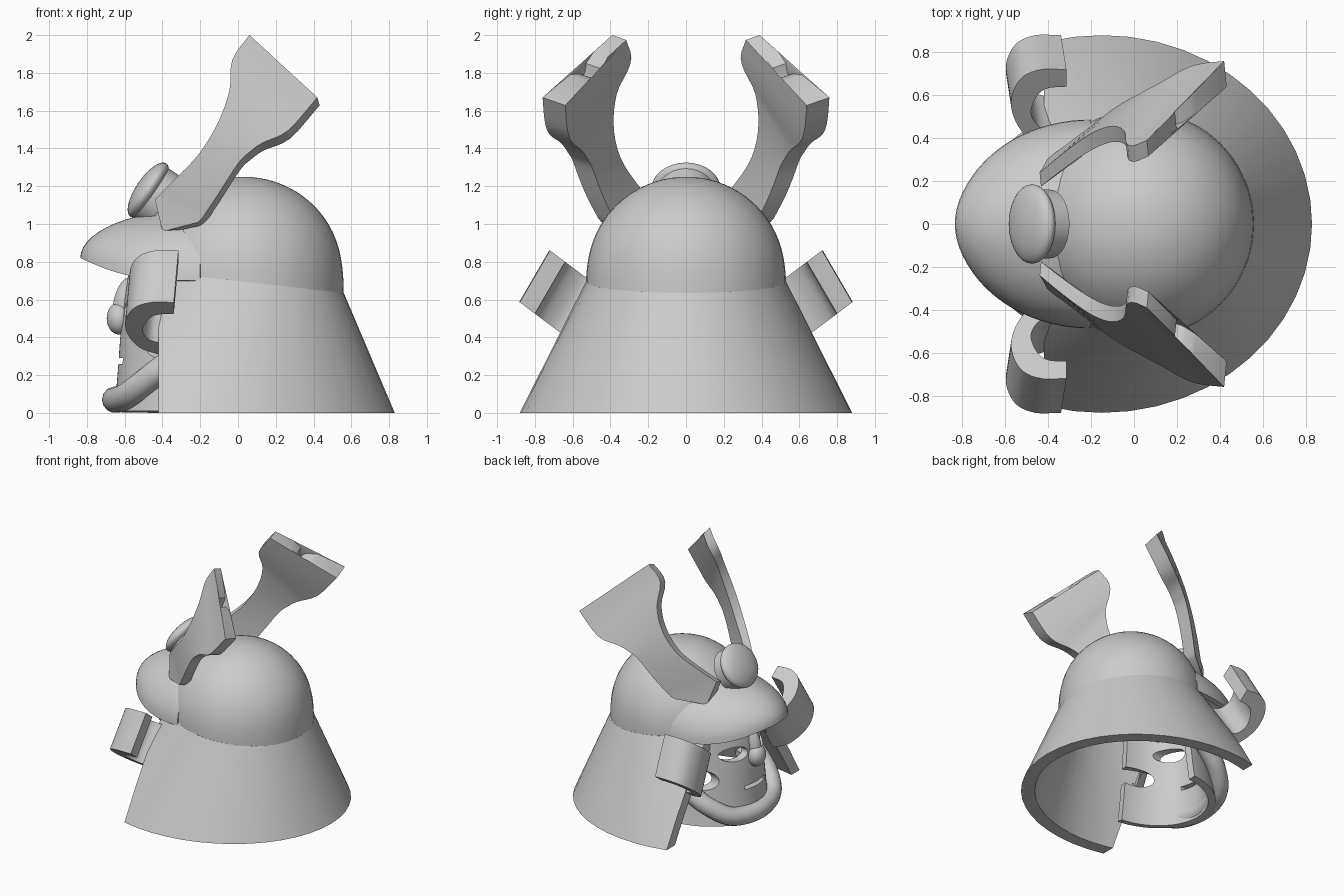
import bpy, bmesh, math
from math import sin, cos, pi
from mathutils import Vector, Matrix

cube = bpy.data.objects.get("Cube")
if cube:
    bpy.data.objects.remove(cube, do_unlink=True)

GREY = (0.6, 0.6, 0.6, 1)
mat = bpy.data.materials.new("plain grey")
mat.use_nodes = True
mat.diffuse_color = GREY
for node in mat.node_tree.nodes:
    if node.type == 'BSDF_PRINCIPLED':
        node.inputs["Base Color"].default_value = GREY


def finish(name, bm, thickness=0, angle=35, cutters=()):
    """Turn a bmesh into a shaded object, optionally thickened inward and cut."""
    bmesh.ops.remove_doubles(bm, verts=bm.verts, dist=0.0005)
    bmesh.ops.recalc_face_normals(bm, faces=bm.faces)
    mesh = bpy.data.meshes.new(name)
    bm.to_mesh(mesh)
    bm.free()
    ob = bpy.data.objects.new(name, mesh)
    bpy.context.collection.objects.link(ob)
    mesh.materials.append(mat)
    bpy.ops.object.select_all(action='DESELECT')
    ob.select_set(True)
    bpy.context.view_layer.objects.active = ob
    if thickness:
        solid = ob.modifiers.new("thickness", 'SOLIDIFY')
        solid.thickness = thickness
        solid.offset = -1
        bpy.ops.object.modifier_apply(modifier=solid.name)
    for cutter in cutters:
        cut = ob.modifiers.new("opening", 'BOOLEAN')
        cut.operation = 'DIFFERENCE'
        cut.object = cutter
        cut.solver = 'EXACT'
        bpy.ops.object.modifier_apply(modifier=cut.name)
    bpy.ops.object.shade_smooth_by_angle(angle=math.radians(angle))
    return ob


def grid(fn, nu, nv):
    """Surface patch from fn(u, v), with u and v from 0 to 1."""
    bm = bmesh.new()
    rows = [[bm.verts.new(fn(i / nu, j / nv)) for i in range(nu + 1)] for j in range(nv + 1)]
    for a, b in zip(rows, rows[1:]):
        for i in range(nu):
            bm.faces.new((a[i], a[i + 1], b[i + 1], b[i]))
    return bm


def strip_solid(points, ends, n):
    """Solid between two outlines that run up one long edge of n points and down the other."""
    bm = bmesh.new()
    last = len(points) - 1
    loops = [[bm.verts.new(p) for p in ring] for ring in (points, ends)]
    for ring in loops:
        for i in range(n - 1):
            bm.faces.new((ring[i], ring[i + 1], ring[last - i - 1], ring[last - i]))
        tip = ring[n - 1:last - n + 2]
        if len(tip) > 2:
            bmesh.ops.triangulate(bm, faces=[bm.faces.new(tip)])
    a, b = loops
    for i in range(len(a)):
        bm.faces.new((a[i - 1], a[i], b[i], b[i - 1]))
    return bm


def ball(center, radii, rotation=Matrix()):
    bm = bmesh.new()
    m = Matrix.Translation(center) @ rotation @ Matrix.Diagonal((*radii, 1))
    bmesh.ops.create_uvsphere(bm, u_segments=32, v_segments=20, radius=1, matrix=m)
    return bm


def smooth_path(points, steps=6):
    """Catmull-Rom curve through the points."""
    pts = [Vector(p) for p in points]
    pts = [2 * pts[0] - pts[1]] + pts + [2 * pts[-1] - pts[-2]]
    out = []
    for a, b, c, d in zip(pts, pts[1:], pts[2:], pts[3:]):
        for k in range(steps):
            t = k / steps
            out.append(0.5 * (2 * b + (c - a) * t + (2 * a - 5 * b + 4 * c - d) * t ** 2
                              + (3 * b - a - 3 * c + d) * t ** 3))
    return out + [pts[-2]]


# Helmet bowl
def bowl(u, v):
    a, t = 2 * pi * u, v * pi / 2
    x = 0.03 + 0.53 * cos(a) * cos(t)
    return x, 0.53 * sin(a) * cos(t), 0.72 + 0.53 * sin(t) - (0.06 + 0.06 * x) * (1 - v) ** 8

finish("helmet_bowl", grid(bowl, 48, 20), 0.04)


# Flared neck guard with thick walls, cut open at the face
def skirt(u, v):
    a = 2 * pi * u
    wall = 0.1 if 0.3 < v < 0.9 else 0
    if 0.1 < v < 0.6:
        r = 0.53 - wall
        return 0.03 + r * cos(a), r * sin(a), 0.695 - 0.06 * cos(a)
    return -0.15 + (0.98 - wall) * cos(a), (0.88 - wall) * sin(a), 0

bm = grid(skirt, 48, 4)
bmesh.ops.remove_doubles(bm, verts=bm.verts, dist=0.0005)
bmesh.ops.bisect_plane(bm, geom=bm.verts[:] + bm.edges[:] + bm.faces[:], plane_co=(-0.42, 0, 0),
                       plane_no=(-1, 0, 0), clear_outer=True)
bmesh.ops.holes_fill(bm, edges=[e for e in bm.edges if e.is_boundary], sides=0)
finish("neck_guard", bm)


# Pointed visor swelling out of the bowl
def visor(u, v):
    a, t = pi * (u - 0.5), v * pi / 2
    rim = 0.70 + 0.12 * cos(a) ** 3
    reach = 0.62 + 0.015 * cos(a) ** 12
    return (-0.2 - reach * cos(a) * cos(t), 0.487 * sin(a) * cos(t), rim + (1.08 - rim) * sin(t))

finish("visor", grid(visor, 40, 14), 0.04, 50)

# Crest disc and its boss
tilt = Matrix.Rotation(math.radians(-56), 4, 'Y')
finish("crest_disc", ball((-0.475, 0, 1.18), (0.17, 0.185, 0.065), tilt))
bm = bmesh.new()
bmesh.ops.create_cone(bm, cap_ends=True, segments=32, radius1=0.16, radius2=0.16, depth=0.12,
                      matrix=Matrix.Translation((-0.44, 0, 1.15)) @ tilt)
finish("crest_boss", bm)

# Openings of the face mask
eyes = [finish("eye_cutter", ball((-0.55, s * 0.17, 0.55), (0.3, 0.10, 0.055))) for s in (-1, 1)]
cheeks = [finish("cheek_cutter", ball((-0.35, s * 0.36, 0.36), (0.26, 0.10, 0.08))) for s in (-1, 1)]
bm = bmesh.new()
bmesh.ops.create_cube(bm, size=1, matrix=Matrix.Translation((-0.6, 0, 0.275)) @ Matrix.Diagonal((0.3, 0.24, 0.03, 1)))
cutters = eyes + cheeks + [finish("mouth_cutter", bm)]


# Face mask shell, widening into the chin
def mask(u, v):
    a = (u - 0.5) * 2.9
    chin = (1 - v) ** 4
    r = 0.48 + 0.03 * chin - 0.05 * v ** 3
    return -0.15 - r * cos(a), (0.42 + 0.02 * chin - 0.06 * v) * sin(a), 0.01 + 0.72 * v

finish("face_mask", grid(mask, 40, 20), 0.055, cutters=cutters)
for c in cutters:
    bpy.data.objects.remove(c, do_unlink=True)

# Nose
bridge = Matrix.Rotation(math.radians(12), 4, 'Y')
finish("nose_bridge", ball((-0.60, 0, 0.58), (0.06, 0.05, 0.14), bridge))
finish("nose_tip", ball((-0.63, 0, 0.50), (0.065, 0.075, 0.085)))

# Rolled chin guard
half = [(-0.30, 0.44, 0.31), (-0.46, 0.385, 0.19), (-0.59, 0.25, 0.09)]
path = smooth_path(half + [(-0.65, 0, 0.07)] + [(x, -y, z) for x, y, z in reversed(half)], 8)


def roll(u, v):
    i = min(round(v * (len(path) - 1)), len(path) - 1)
    along = (path[min(i + 1, len(path) - 1)] - path[max(i - 1, 0)]).normalized()
    side = along.cross(Vector((0, 0, 1))).normalized()
    up = side.cross(along)
    return path[i] + 0.07 * (cos(2 * pi * u) * side + sin(2 * pi * u) * up)

finish("chin_guard", grid(roll, 14, len(path) - 1), angle=60)

# Horn outline in x and z: foot, inner sweep, forked end, outer sweep
inner = [(-0.4, 0.96)] + smooth_path([(-0.44, 1.13), (-0.33, 1.24), (-0.2, 1.38), (-0.1, 1.55),
                                      (-0.045, 1.71), (-0.03, 1.87), (0.06, 2.0)], 4)
fork = [(0.16, 1.91)] + smooth_path([(0.19, 1.85), (0.17, 1.77), (0.21, 1.795), (0.28, 1.79)], 3)
outer = smooth_path([(0.42, 1.67), (0.265, 1.495), (0.13, 1.43), (0.06, 1.38), (0.0, 1.32),
                     (-0.11, 1.15), (-0.19, 1.03)], 4) + [(-0.21, 1.01)]


def horn_point(x, z, s):
    """Place the outline on a leaning plate that bows outward along its length."""
    along = 0.45 * (x + 0.35) + 0.85 * (z - 1.05)
    bow = 0.075 * sin(pi * min(max(along / 0.9, 0), 1))
    return Vector((x, s * (0.864 + 0.768 * x - 0.26 * z + bow), z))


def horn_wall(x, z):
    """The plate thickens toward its outer sweep."""
    return min(0.12, 0.065 + 0.12 * abs(x + 0.44 - 0.66 * (z - 1.13)))


# Turned-back scroll: outline in x and depth below the outer surface
back = smooth_path([(-0.34, 0), (-0.46, 0.0), (-0.55, 0.05), (-0.595, 0.16), (-0.585, 0.28), (-0.52, 0.40), (-0.42, 0.46)], 5)
hollow = smooth_path([(-0.40, 0.36), (-0.47, 0.33), (-0.505, 0.25), (-0.48, 0.16), (-0.43, 0.11), (-0.34, 0.10)], 6)

for s, side in ((-1, "right"), (1, "left")):
    front = [horn_point(x, z, s) for x, z in inner + fork + outer]
    rear = [p + horn_wall(p.x, p.z) * Vector((0.1, -s, -0.35)) for p in front]
    finish("horn_" + side, strip_solid(front, rear, len(inner)))
    low = [Vector((x, s * (0.88 - 0.8 * d), 0.585 - 0.6 * d)) for x, d in back + hollow]
    high = [p + Vector((0.025, -0.16 * s, 0.275)) for p in low]
    finish("side_scroll_" + side, strip_solid(low, high, len(back)))
